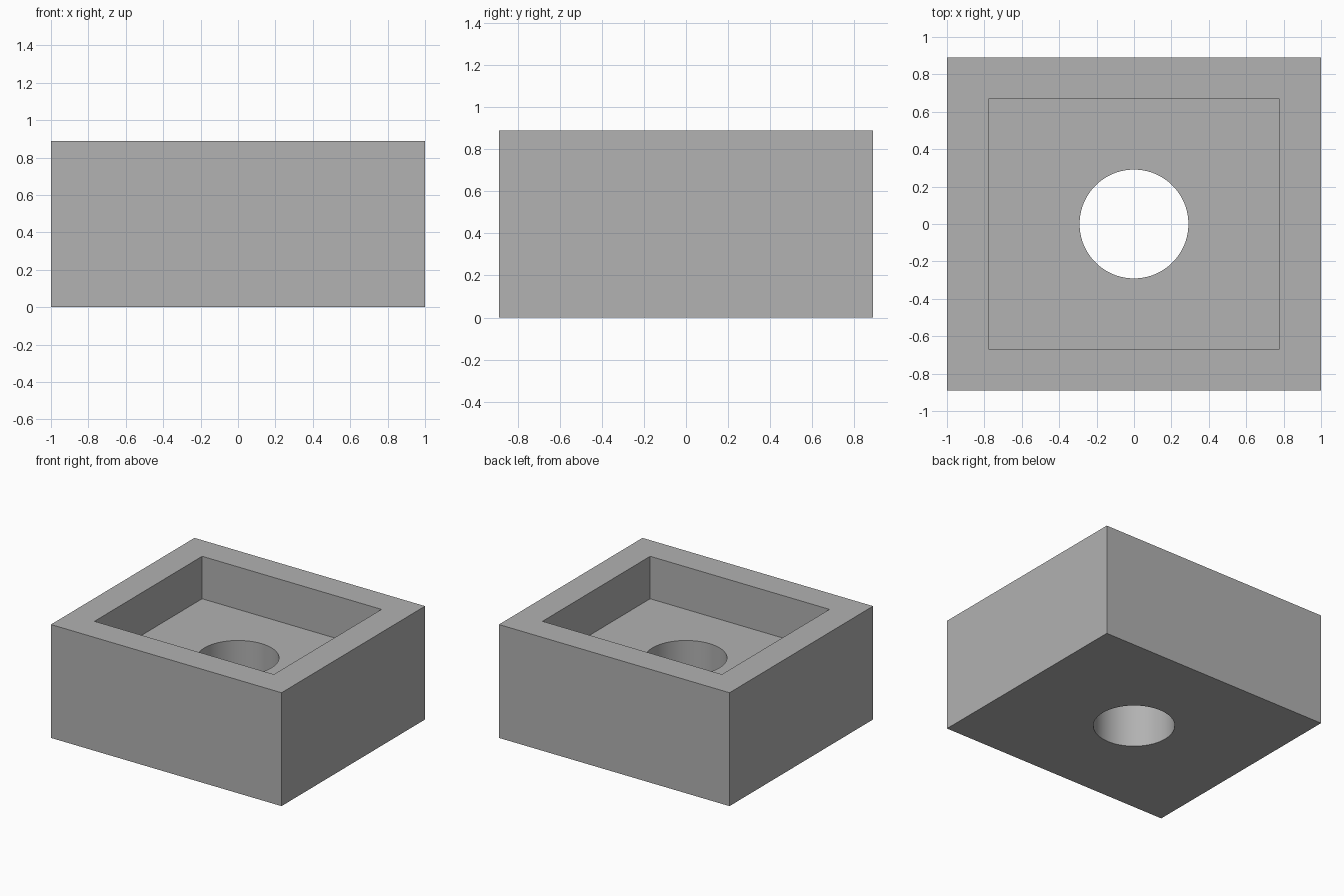
import bpy
import math

default = bpy.data.objects.get("Cube")
if default:
    bpy.data.objects.remove(default, do_unlink=True)

WIDTH, DEPTH, HEIGHT = 2.0, 1.778, 0.889
WALL = 0.222
RECESS_DEPTH = 0.333
HOLE_RADIUS = 0.291

# Single grey finish
grey = bpy.data.materials.new("plain_grey")
grey.use_nodes = True
colour = (0.445, 0.445, 0.445, 1.0)
grey.diffuse_color = colour
grey.node_tree.nodes["Principled BSDF"].inputs["Base Color"].default_value = colour


def box(name, size, bottom):
    """Box centred on the vertical axis, standing at the given height."""
    bpy.ops.mesh.primitive_cube_add(size=1, location=(0, 0, bottom + size[2] / 2))
    obj = bpy.context.object
    obj.name = name
    obj.scale = size
    bpy.ops.object.transform_apply(location=True, rotation=True, scale=True)
    obj.data.materials.append(grey)
    return obj


def cut(target, cutter):
    """Subtract the cutter from the target, then discard the cutter."""
    cutter.hide_render = True
    mod = target.modifiers.new(cutter.name, 'BOOLEAN')
    mod.operation = 'DIFFERENCE'
    mod.solver = 'EXACT'
    mod.object = cutter
    bpy.ops.object.select_all(action='DESELECT')
    bpy.context.view_layer.objects.active = target
    target.select_set(True)
    bpy.ops.object.modifier_apply(modifier=mod.name)
    bpy.data.objects.remove(cutter, do_unlink=True)


# Solid block
block = box("recessed_block", (WIDTH, DEPTH, HEIGHT), 0)

# Rectangular pocket in the top, running past the rim for a clean cut
pocket = box("pocket_cutter", (WIDTH - 2 * WALL, DEPTH - 2 * WALL, HEIGHT),
             HEIGHT - RECESS_DEPTH)
cut(block, pocket)

# Round hole through the floor
bpy.ops.mesh.primitive_cylinder_add(vertices=96, radius=HOLE_RADIUS,
                                    depth=HEIGHT * 3, location=(0, 0, HEIGHT / 2))
hole = bpy.context.object
hole.name = "hole_cutter"
hole.data.materials.append(grey)
cut(block, hole)

# Smooth hole wall, crisp edges elsewhere
bpy.ops.object.shade_smooth_by_angle(angle=math.radians(30))
